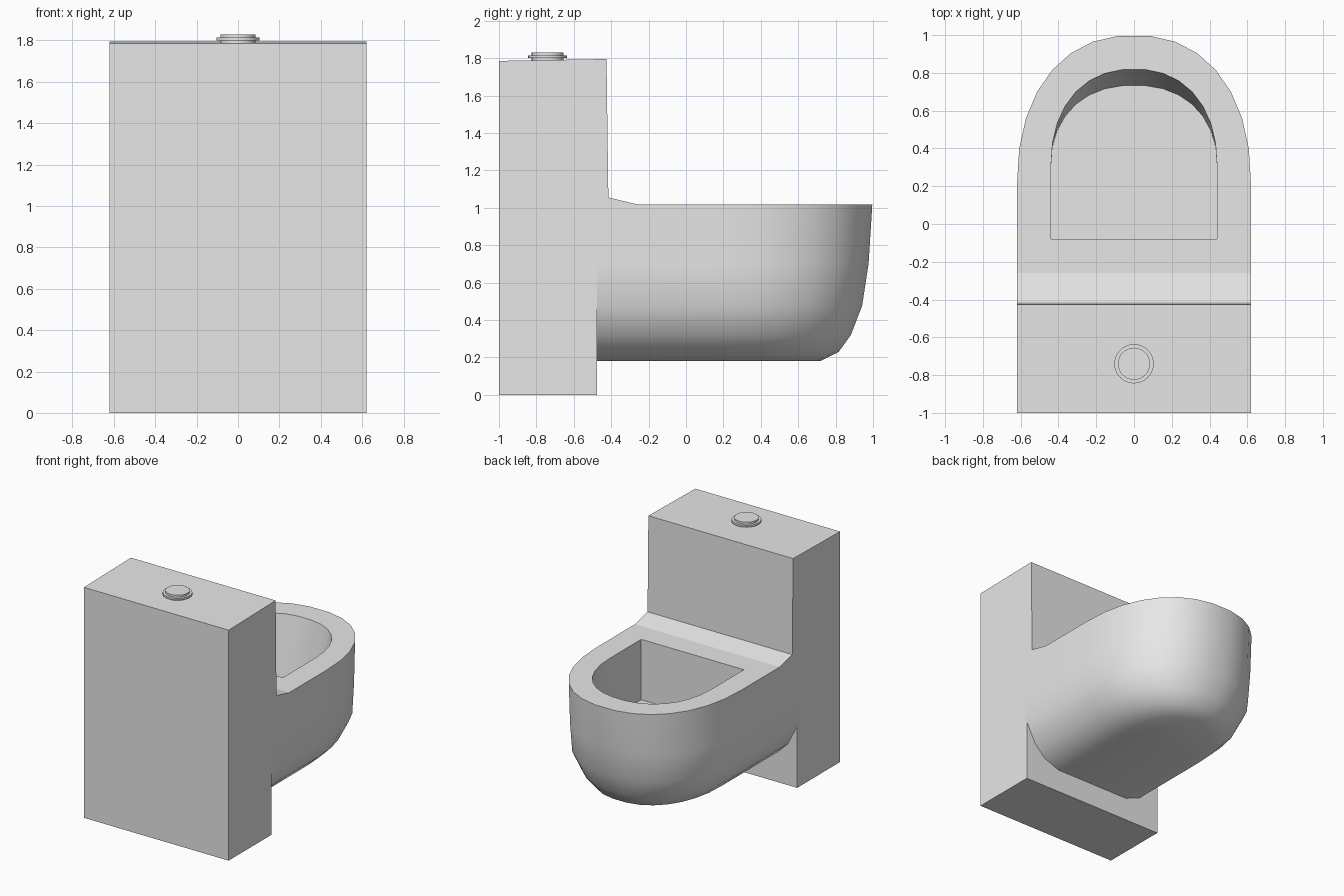
import bpy
import bmesh
from math import sin, cos, pi, radians

cube = bpy.data.objects.get("Cube")
if cube:
    bpy.data.objects.remove(cube, do_unlink=True)

# Single ceramic colour
ceramic = bpy.data.materials.new("light_grey_ceramic")
ceramic.use_nodes = True
GREY = (0.8, 0.8, 0.8, 1)
ceramic.diffuse_color = GREY
ceramic.node_tree.nodes["Principled BSDF"].inputs["Base Color"].default_value = GREY

HALF = 0.62      # half width of tank and bowl
RIM = 1.018      # rim height
SEGMENTS = 15


def finish(bm, name, smooth_angle=None):
    bmesh.ops.recalc_face_normals(bm, faces=bm.faces)
    mesh = bpy.data.meshes.new(name)
    bm.to_mesh(mesh)
    bm.free()
    mesh.materials.append(ceramic)
    obj = bpy.data.objects.new(name, mesh)
    bpy.context.collection.objects.link(obj)
    if smooth_angle:
        bpy.ops.object.select_all(action="DESELECT")
        obj.select_set(True)
        bpy.context.view_layer.objects.active = obj
        bpy.ops.object.shade_smooth_by_angle(angle=radians(smooth_angle))
    return obj


def d_ring(bm, z, width, back, start, tip, power=2.25):
    """D-shaped loop: straight back and sides, rounded nose towards +y."""
    points = [(width, back)]
    for i in range(SEGMENTS + 1):
        a = pi * i / SEGMENTS
        c, s = cos(a), max(sin(a), 0)
        x = abs(c) ** (2 / power) * (1 if c > 0 else -1)
        points.append((width * x, start + (tip - start) * s ** (2 / power)))
    points.append((-width, back))
    return [bm.verts.new((x, y, z)) for x, y in points]


def loft(bm, rings):
    for a, b in zip(rings, rings[1:]):
        for i in range(len(a)):
            j = (i + 1) % len(a)
            bm.faces.new((a[i], a[j], b[j], b[i]))
    bm.faces.new(rings[0])
    bm.faces.new(rings[-1])


# Tank: side profile extruded across the width, with a ledge onto the bowl
profile = [(-1, 0), (-0.475, 0), (-0.475, RIM), (-0.26, RIM),
           (-0.415, 1.055), (-0.425, 1.795), (-1, 1.785)]
bm = bmesh.new()
sides = [[bm.verts.new((x, y, z)) for y, z in profile] for x in (-HALF, HALF)]
loft(bm, sides)
finish(bm, "tank")

# Bowl: outer shell from the underside up, over the rim, then down the basin
outer = [(0.18, 0.32, 0.72), (0.23, 0.45, 0.82), (0.32, 0.54, 0.885),
         (0.475, HALF, 0.945), (0.7, HALF, 0.98), (RIM, HALF, 1.0)]
inner = [(RIM, 0.82), (0.75, 0.77), (0.55, 0.735)]
bm = bmesh.new()
rings = [d_ring(bm, z, w, -0.49, 0.2, tip) for z, w, tip in outer]
rings += [d_ring(bm, z, 0.44, -0.08, 0.3, tip) for z, tip in inner]
loft(bm, rings)
finish(bm, "bowl", 35)

# Flush button: stacked discs on the tank lid
bm = bmesh.new()
rings = []
for radius, z in [(0.085, 1.78), (0.085, 1.8), (0.104, 1.8), (0.104, 1.814),
                  (0.085, 1.814), (0.085, 1.83)]:
    rings.append([bm.verts.new((radius * cos(2 * pi * i / 32),
                                -0.74 + radius * sin(2 * pi * i / 32), z))
                  for i in range(32)])
loft(bm, rings)
finish(bm, "flush_button", 30)
